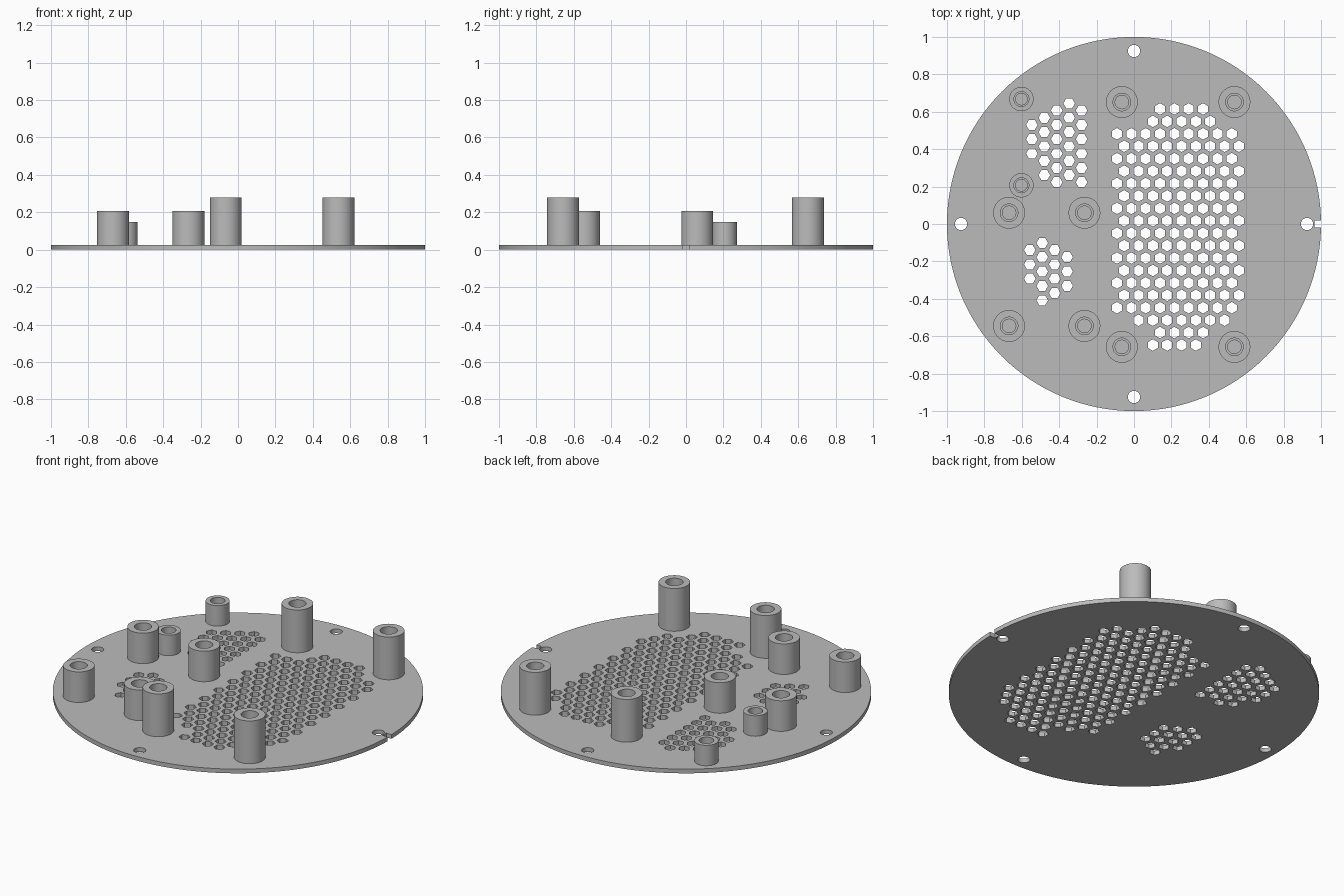
import bpy, bmesh
from math import pi, radians, sqrt
from mathutils import Matrix, Vector

if "Cube" in bpy.data.objects:
    bpy.data.objects.remove(bpy.data.objects["Cube"], do_unlink=True)

grey = bpy.data.materials.new("plain grey")
grey.use_nodes = True
colour = (0.5, 0.5, 0.5, 1)
grey.diffuse_color = colour
grey.node_tree.nodes["Principled BSDF"].inputs["Base Color"].default_value = colour

THICK = 0.025
PITCH = 0.0767            # distance between neighbouring vents
ROW = PITCH * sqrt(3) / 2
HEX = 0.031


def make(name, bm):
    bmesh.ops.recalc_face_normals(bm, faces=bm.faces)
    mesh = bpy.data.meshes.new(name)
    bm.to_mesh(mesh)
    bm.free()
    mesh.materials.append(grey)
    ob = bpy.data.objects.new(name, mesh)
    bpy.context.collection.objects.link(ob)
    return ob


def select(ob):
    bpy.ops.object.select_all(action='DESELECT')
    ob.select_set(True)
    bpy.context.view_layer.objects.active = ob


def prism(bm, x, y, z, radius, depth, sides, turn=0):
    place = Matrix.Translation((x, y, z)) @ Matrix.Rotation(turn, 4, 'Z')
    bmesh.ops.create_cone(bm, cap_ends=True, segments=sides, radius1=radius,
                          radius2=radius, depth=depth, matrix=place)


# Round base plate
bm = bmesh.new()
prism(bm, 0, 0, THICK / 2, 1, THICK, 128)
plate = make("base_plate", bm)

# Cutter: all openings of the plate
bm = bmesh.new()


def vent(x, y, turn):
    prism(bm, x, y, THICK / 2, HEX, 0.1, 6, turn)


# Large vent field: rows of pointed-top hexagons, (first column, count)
special = {0: (3, 4), 1: (2.5, 5), 17: (1.5, 7), 18: (3, 4), 19: (2.5, 4)}
for i in range(20):
    first, count = special.get(i, (i % 2 / 2, 9))
    for j in range(count):
        vent(-0.091 + (first + j) * PITCH, 0.615 - i * ROW, 0)

# Two small vent fields: columns of flat-top hexagons, (top y, count)
fields = [(-0.546, [(0.53, 3), (0.568, 5), (0.607, 6), (0.645, 6), (0.607, 6)]),
          (-0.557, [(-0.139, 3), (-0.101, 5), (-0.139, 4), (-0.177, 3)])]
for left, columns in fields:
    for i, (top, count) in enumerate(columns):
        for j in range(count):
            vent(left + i * ROW, top - j * PITCH, pi / 6)

# Four screw holes and the edge notch
for x, y in [(0.925, 0), (-0.925, 0), (0, 0.925), (0, -0.925)]:
    prism(bm, x, y, THICK / 2, 0.033, 0.1, 32)
bmesh.ops.create_cube(bm, size=1, matrix=Matrix.Translation((1.015, 0, THICK / 2))
                      @ Matrix.Diagonal((0.1, 0.036, 0.1, 1)))
cutter = make("opening_cutter", bm)
cutter.hide_render = True

cut = plate.modifiers.new("openings", 'BOOLEAN')
cut.operation = 'DIFFERENCE'
cut.solver = 'EXACT'
cut.object = cutter
select(plate)
bpy.ops.object.modifier_apply(modifier=cut.name)
bpy.data.objects.remove(cutter, do_unlink=True)


# Hollow standoffs with a stepped bore
def standoff(name, x, y, height, radius, bore, inner):
    bm = bmesh.new()
    step = height - 0.07
    profile = [(radius, THICK - 0.005), (radius, height), (bore, height), (bore, step),
               (inner, step), (inner, THICK + 0.002), (0, THICK + 0.002)]
    verts = [bm.verts.new((r, 0, z)) for r, z in profile]
    edges = [bm.edges.new(pair) for pair in zip(verts, verts[1:])]
    bmesh.ops.spin(bm, geom=verts + edges, cent=(0, 0, 0), axis=(0, 0, 1),
                   angle=2 * pi, steps=48)
    bmesh.ops.remove_doubles(bm, verts=bm.verts, dist=0.0001)
    ob = make(name, bm)
    # the open profile is oriented by its outer wall
    wall = max(ob.data.polygons, key=lambda p: p.center.xy.length)
    if wall.normal.dot(Vector((wall.center.x, wall.center.y, 0))) < 0:
        ob.data.flip_normals()
    ob.location = (x, y, 0)
    select(ob)
    bpy.ops.object.shade_smooth_by_angle(angle=radians(30))


for side, x in (("left", 0.537), ("right", -0.065)):
    for end, y in (("back", 0.652), ("front", -0.657)):
        standoff(f"tall_standoff_{end}_{side}", x, y, 0.28, 0.085, 0.047, 0.036)
for side, x in (("left", -0.265), ("right", -0.668)):
    for end, y in (("back", 0.06), ("front", -0.545)):
        standoff(f"medium_standoff_{end}_{side}", x, y, 0.207, 0.085, 0.047, 0.036)
for end, y in (("back", 0.668), ("front", 0.207)):
    standoff(f"short_standoff_{end}", -0.602, y, 0.147, 0.065, 0.04, 0.031)

select(plate)
bpy.ops.object.shade_smooth_by_angle(angle=radians(30))
